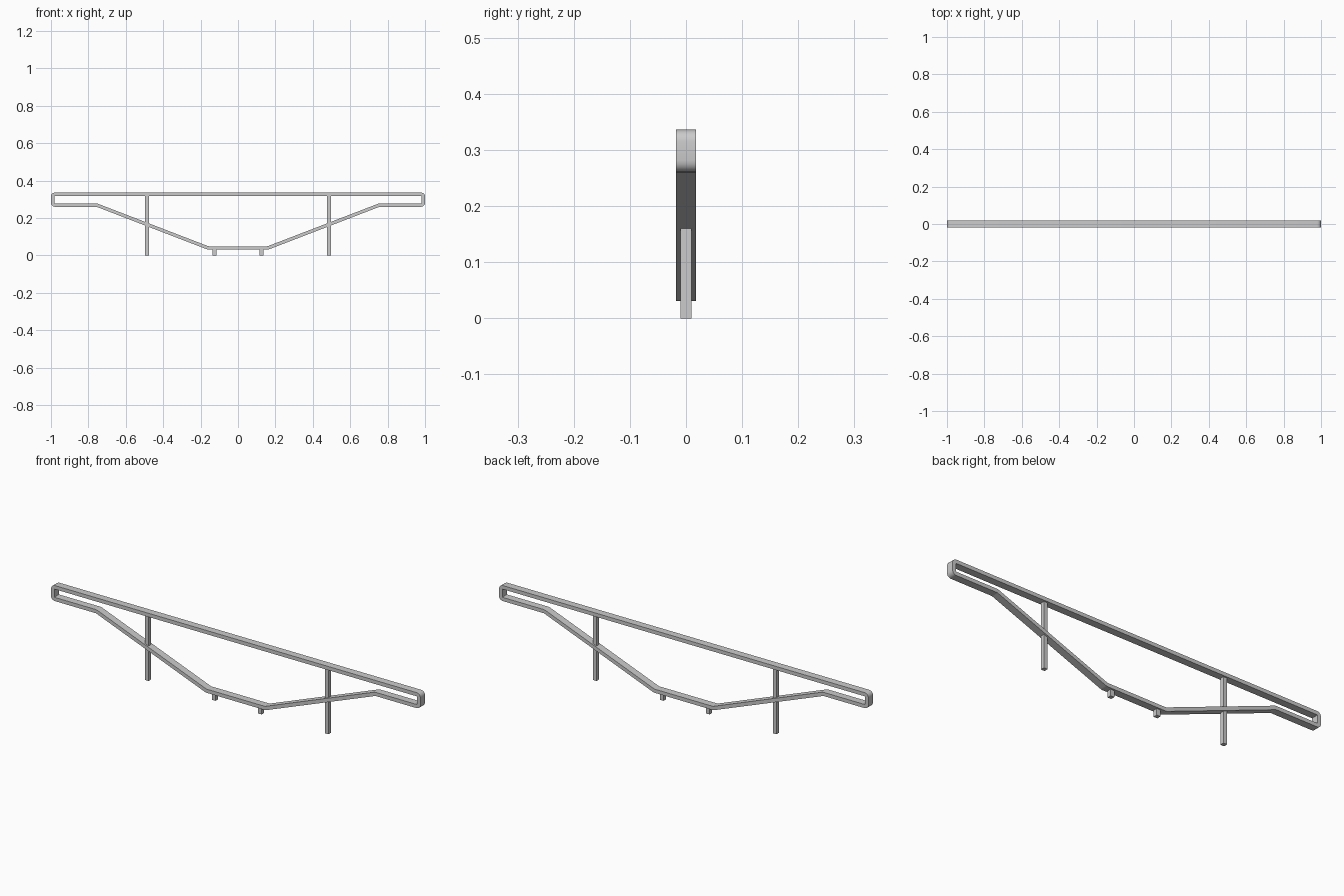
import bpy, bmesh
from math import atan2, cos, sin, tan, pi
from mathutils import Vector

if "Cube" in bpy.data.objects:
    bpy.data.objects.remove(bpy.data.objects["Cube"])

BAR_T = 0.018   # bar thickness in the frame plane
BAR_W = 0.036   # bar width along y


def finish(bm, name):
    bmesh.ops.recalc_face_normals(bm, faces=bm.faces)
    mesh = bpy.data.meshes.new(name)
    bm.to_mesh(mesh)
    bm.free()
    obj = bpy.data.objects.new(name, mesh)
    bpy.context.collection.objects.link(obj)
    return obj


def box(name, x, z0, z1, size):
    bm = bmesh.new()
    bmesh.ops.create_cube(bm, size=1)
    for v in bm.verts:
        v.co = (x + v.co.x * size, v.co.y * size, z0 + (v.co.z + 0.5) * (z1 - z0))
    return finish(bm, name)


def stations(path, steps=5):
    """Centre line points and normals of a closed path with rounded corners."""
    out = []
    for i, (x, z, r) in enumerate(path):
        p = Vector((x, z))
        d1 = (p - Vector(path[i - 1][:2])).normalized()
        d2 = (Vector(path[(i + 1) % len(path)][:2]) - p).normalized()
        turn = atan2(d1.x * d2.y - d1.y * d2.x, d1.dot(d2))
        s = 1 if turn > 0 else -1
        start = p - d1 * r * tan(abs(turn) / 2)
        centre = start + Vector((-d1.y, d1.x)) * r * s
        head = atan2(d1.y, d1.x)
        for k in range(steps + 1):
            h = head + turn * k / steps
            n = Vector((-sin(h), cos(h)))
            out.append((centre - n * r * s, n))
    return out


# Bent flat-bar frame: one closed loop, right half mirrored to the left
right = [(0.16, 0.040, 0.03), (0.755, 0.269, 0.03),
         (0.991, 0.269, 0.012), (0.991, 0.327, 0.012)]
path = right + [(-x, z, r) for x, z, r in reversed(right)]
bm = bmesh.new()
rings = []
for p, n in stations(path):
    ring = []
    for a, b in ((-1, -1), (1, -1), (1, 1), (-1, 1)):
        q = p + n * a * BAR_T / 2
        ring.append(bm.verts.new((q.x, b * BAR_W / 2, q.y)))
    rings.append(ring)
for i, r1 in enumerate(rings):
    r0 = rings[i - 1]
    for k in range(4):
        m = (k + 1) % 4
        bm.faces.new((r0[k], r0[m], r1[m], r1[k]))
frame = finish(bm, "bent_bar_frame")
bpy.context.view_layer.objects.active = frame
frame.select_set(True)
bpy.ops.object.shade_smooth_by_angle(angle=pi / 6)

# Tall square posts up to the top bar, and short pegs under the low bar
for side, s in (("left", -1), ("right", 1)):
    box(f"{side}_post", s * 0.487, 0, 0.32, 0.02)
    box(f"{side}_peg", s * 0.125, 0, 0.033, 0.02)
